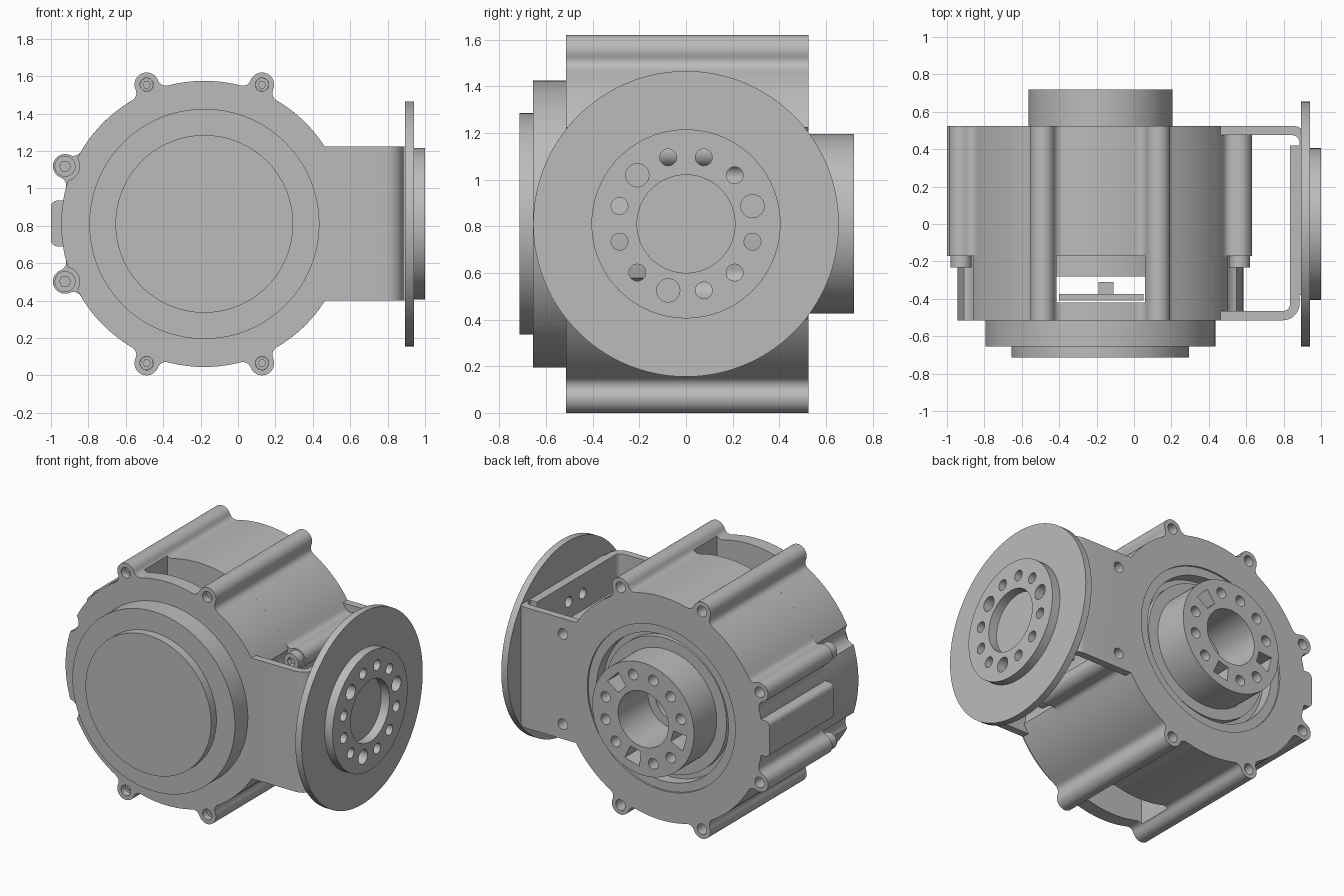
import bpy, bmesh, math
from math import cos, sin, pi, radians, atan2, acos, hypot

if "Cube" in bpy.data.objects:
    bpy.data.objects.remove(bpy.data.objects["Cube"])

grey = bpy.data.materials.new("machined_grey")
grey.use_nodes = True
grey.diffuse_color = (0.5, 0.5, 0.5, 1)
grey.node_tree.nodes["Principled BSDF"].inputs["Base Color"].default_value = (0.5, 0.5, 0.5, 1)

CX, CZ = -0.18, 0.81            # axis of the round body
R, LUG_D, LUG_R = 0.765, 0.806, 0.065
FRONT, SEAM, BACK = -0.515, -0.17, 0.525
SIDE_LUGS = [-22.5, 22.5, 157.5, 202.5]
END_LUGS = [67.5, 112.5, 247.5, 292.5]


def prism(name, pts, axis, lo, hi):
    """Extrude a 2D outline along an axis; the outline uses the other two axes in order."""
    place = {"x": lambda p, t: (t, p[0], p[1]),
             "y": lambda p, t: (p[0], t, p[1]),
             "z": lambda p, t: (p[0], p[1], t)}[axis]
    bm = bmesh.new()
    face = bm.faces.new([bm.verts.new(place(p, lo)) for p in pts])
    new = bmesh.ops.extrude_face_region(bm, geom=[face])["geom"]
    a, b = place((0, 0), lo), place((0, 0), hi)
    bmesh.ops.translate(bm, vec=[q - p for p, q in zip(a, b)],
                        verts=[v for v in new if isinstance(v, bmesh.types.BMVert)])
    bmesh.ops.recalc_face_normals(bm, faces=bm.faces)
    mesh = bpy.data.meshes.new(name)
    bm.to_mesh(mesh)
    bm.free()
    mesh.materials.append(grey)
    ob = bpy.data.objects.new(name, mesh)
    bpy.context.collection.objects.link(ob)
    return ob


def arc(c, r, a, b, n):
    return [(c[0] + r * cos(a + (b - a) * i / n), c[1] + r * sin(a + (b - a) * i / n))
            for i in range(n + 1)]


def cyl(name, c, r, axis, lo, hi, n=96):
    return prism(name, arc(c, r, 0, 2 * pi, n)[:-1], axis, lo, hi)


def box(name, x, y, z):
    return prism(name, [(x[0], y[0]), (x[1], y[0]), (x[1], y[1]), (x[0], y[1])], "z", *z)


def combine(ob, others, op="DIFFERENCE"):
    bpy.context.view_layer.objects.active = ob
    for other in others:
        mod = ob.modifiers.new("combine", "BOOLEAN")
        mod.operation, mod.solver, mod.object = op, "EXACT", other
        bpy.ops.object.modifier_apply(modifier=mod.name)
        bpy.data.objects.remove(other)


def polar(deg, d, c=(CX, CZ)):
    return (c[0] + d * cos(radians(deg)), c[1] + d * sin(radians(deg)))


def lugged_outline(lugs, rf=0.045):
    """Circle with filleted screw lugs at the given angles."""
    far, near = R + rf, LUG_R + rf
    half = acos((far**2 + LUG_D**2 - near**2) / (2 * far * LUG_D))
    angles = sorted(radians(a) for a in lugs)
    pts = []
    for i, a in enumerate(angles):
        lug = (CX + LUG_D * cos(a), CZ + LUG_D * sin(a))
        for side in (-1, 1):
            t = a + side * half
            fc = (CX + far * cos(t), CZ + far * sin(t))
            to_lug = atan2(lug[1] - fc[1], lug[0] - fc[0])
            to_body = t + pi
            turn = (to_lug - to_body + pi) % (2 * pi) - pi
            if side < 0:
                pts += arc(fc, rf, to_body, to_body + turn, 6)
                start = to_lug + pi
            else:
                end = to_lug + pi
                pts += arc(lug, LUG_R, start, start + (end - start) % (2 * pi), 18)[1:-1]
                pts += arc(fc, rf, to_lug, to_lug - turn, 6)
        nxt = angles[(i + 1) % len(angles)] + (2 * pi if i + 1 == len(angles) else 0)
        steps = max(4, int((nxt - a) / 0.06))
        pts += arc((CX, CZ), R, a + half, nxt - half, steps)[1:-1]
    return pts


def bent_plate(name, x0, x1, y, web_end, s):
    """L-shaped sheet: flange at depth y, rounded bend, web running to web_end."""
    t, ro, ri = 0.05, 0.09, 0.04
    c = (x1 - ro, y + s * ro)
    outer = arc(c, ro, -s * pi / 2, 0, 8)
    inner = arc(c, ri, 0, -s * pi / 2, 8)
    pts = [(x0, y)] + outer + [(x1, web_end), (x1 - t, web_end)] + inner + [(x0, y + s * t)]
    return prism(name, pts, "z", 0.4, 1.225)


# Front housing: hollow, with screw access scallops and top and bottom windows
front = prism("front_housing", lugged_outline(END_LUGS), "y", FRONT, SEAM)
combine(front, [cyl("cavity", (CX, CZ), 0.6, "y", -0.42, 0)])
combine(front, [cyl("scallop", polar(a, LUG_D), 0.078, "y", -1, 0, 32) for a in SIDE_LUGS])
combine(front, [box("window", (-0.415, 0.06), (-0.42, -0.1), (-1, 3))])
combine(front, [cyl("hole", polar(a, LUG_D), 0.036, "y", -1, -0.43, 24) for a in END_LUGS])

# Stator, inner board lip and post seen through the windows
cyl("stator", (CX, CZ), 0.59, "y", -0.28, -0.16)
box("board", (-0.4, 0.05), (-0.41, -0.375), (0.25, 1.37))
box("board_post", (-0.19, -0.11), (-0.4, -0.31), (0.6, 1.3))

# Rear housing with all lugs, side rib and rear bracket
rear = prism("rear_housing", lugged_outline(SIDE_LUGS + END_LUGS), "y", SEAM, BACK)
rib = []
for c, a in (((-0.965, 0.725), pi), ((-0.9, 0.725), 1.5 * pi),
             ((-0.9, 0.9), 0), ((-0.965, 0.9), pi / 2)):
    rib += arc(c, 0.035, a, a + pi / 2, 6)
combine(rear, [prism("rib", rib, "y", SEAM, BACK),
               bent_plate("rear_bracket", 0.42, 0.935, BACK, -0.38, -1)], "UNION")
combine(rear, [cyl("step", (CX, CZ), 0.56, "y", BACK - 0.012, 1),
               cyl("recess", (CX, CZ), 0.5, "y", BACK - 0.09, 1),
               cyl("shaft_bore", (CX, CZ), 0.19, "y", 0.1, 1)])
combine(rear, [cyl("hole", polar(a, LUG_D), 0.036, "y", 0.4, 1, 24)
               for a in SIDE_LUGS + END_LUGS])

# Inner ring in the rear recess
seal = cyl("seal_ring", (CX, CZ), 0.46, "y", 0.4, 0.475)
combine(seal, [cyl("seal_bore", (CX, CZ), 0.37, "y", 0, 1)])

# Rear output boss: bolt circle with three square windows
boss = cyl("rear_boss", (CX, CZ), 0.385, "y", 0.4, 0.72)
combine(boss, [cyl("boss_bore", (CX, CZ), 0.19, "y", 0, 1)])
for a in range(15, 360, 30):
    if a in (45, 195, 285):
        corners = [polar(a + da, d) for da, d in ((-10, 0.23), (10, 0.23), (10, 0.33), (-10, 0.33))]
        combine(boss, [prism("slot", corners, "y", 0.55, 1)])
    else:
        combine(boss, [cyl("hole", polar(a, 0.295), 0.036, "y", 0.55, 1, 24)])
shaft = cyl("shaft_sleeve", (CX, CZ), 0.188, "y", 0.1, 0.4)
combine(shaft, [cyl("sleeve_bore", (CX, CZ), 0.13, "y", 0.2, 1)])

# Stepped front cover
cyl("front_cover", (CX, CZ), 0.615, "y", -0.655, FRONT + 0.01, 128)
cyl("front_cap", (CX, CZ), 0.475, "y", -0.713, -0.65, 128)

# Front bracket, flange disc and hub on the side
bracket = bent_plate("front_bracket", 0.42, 0.885, FRONT, 0.42, 1)
flange = cyl("flange_disc", (0, CZ), 0.655, "x", 0.893, 0.94, 128)
hub = cyl("flange_hub", (0, CZ), 0.405, "x", 0.93, 1.0)
combine(flange, [hub], "UNION")
combine(flange, [cyl("hub_bore", (0, CZ), 0.21, "x", 0.937, 2)])
for a in range(15, 360, 30):
    big = a in (15, 135, 255)
    c = polar(a, 0.295, (0, CZ))
    for part in (flange, rear, bracket):
        if part is flange or not big:
            combine(part, [cyl("hole", c, 0.05 if big else 0.036, "x", 0.75, 2, 24)])

# Socket head screws in the side lugs and sunk screws in the end lugs
for a in SIDE_LUGS + END_LUGS:
    side = a in SIDE_LUGS
    c, y0 = polar(a, LUG_D), -0.232 if side else -0.47
    screw = cyl("side_screw" if side else "sunk_screw", c, 0.056 if side else 0.035,
                "y", y0, y0 + 0.07, 32)
    combine(screw, [cyl("socket", c, 0.03 if side else 0.02, "y", y0 - 0.1, y0 + 0.035, 6)])

# Smooth round surfaces, keep machined edges sharp
bpy.ops.object.select_all(action="DESELECT")
for ob in bpy.context.collection.objects:
    if ob.type == "MESH" and ob.data.materials and ob.data.materials[0] == grey:
        ob.select_set(True)
        bpy.context.view_layer.objects.active = ob
bpy.ops.object.shade_smooth_by_angle(angle=radians(30))
